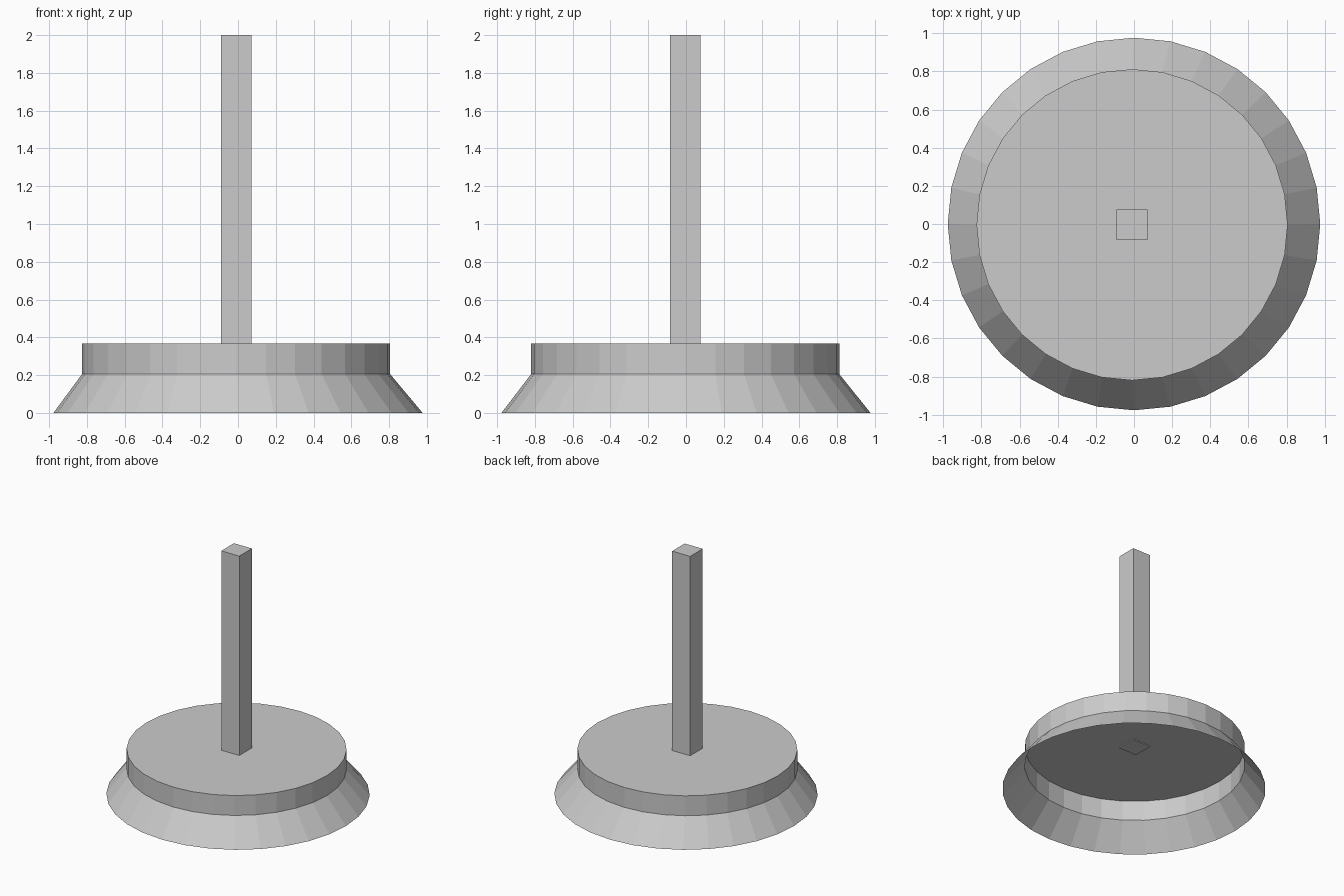
import bpy, bmesh
from math import cos, sin, tau

if "Cube" in bpy.data.objects:
    bpy.data.objects.remove(bpy.data.objects["Cube"])

SIDES = 32
CX, CY = -0.01, -0.004   # slight offset of the upper drum and post


def finish(bm, name):
    mesh = bpy.data.meshes.new(name)
    bm.to_mesh(mesh)
    bm.free()
    obj = bpy.data.objects.new(name, mesh)
    bpy.context.collection.objects.link(obj)
    return obj


# Base: flared skirt and straight drum, closed on top and hollow underneath
bm = bmesh.new()
rings = []
for r, z, x, y in [(0.977, 0, 0, 0), (0.816, 0.205, CX, CY), (0.816, 0.368, CX, CY)]:
    rings.append([bm.verts.new((x + r * cos(tau * i / SIDES),
                                y + r * sin(tau * i / SIDES), z))
                  for i in range(SIDES)])
for low, high in zip(rings, rings[1:]):
    for i in range(SIDES):
        j = (i + 1) % SIDES
        bm.faces.new((low[i], low[j], high[j], high[i]))
bm.faces.new(rings[-1])
finish(bm, "flared_base")

# Post: square column passing just through the top of the base
bottom, top, width = 0.36, 2.0, 0.162
bm = bmesh.new()
bmesh.ops.create_cube(bm, size=1)
bmesh.ops.scale(bm, vec=(width, width, top - bottom), verts=bm.verts)
bmesh.ops.translate(bm, vec=(CX, CY, (top + bottom) / 2), verts=bm.verts)
finish(bm, "square_post")
